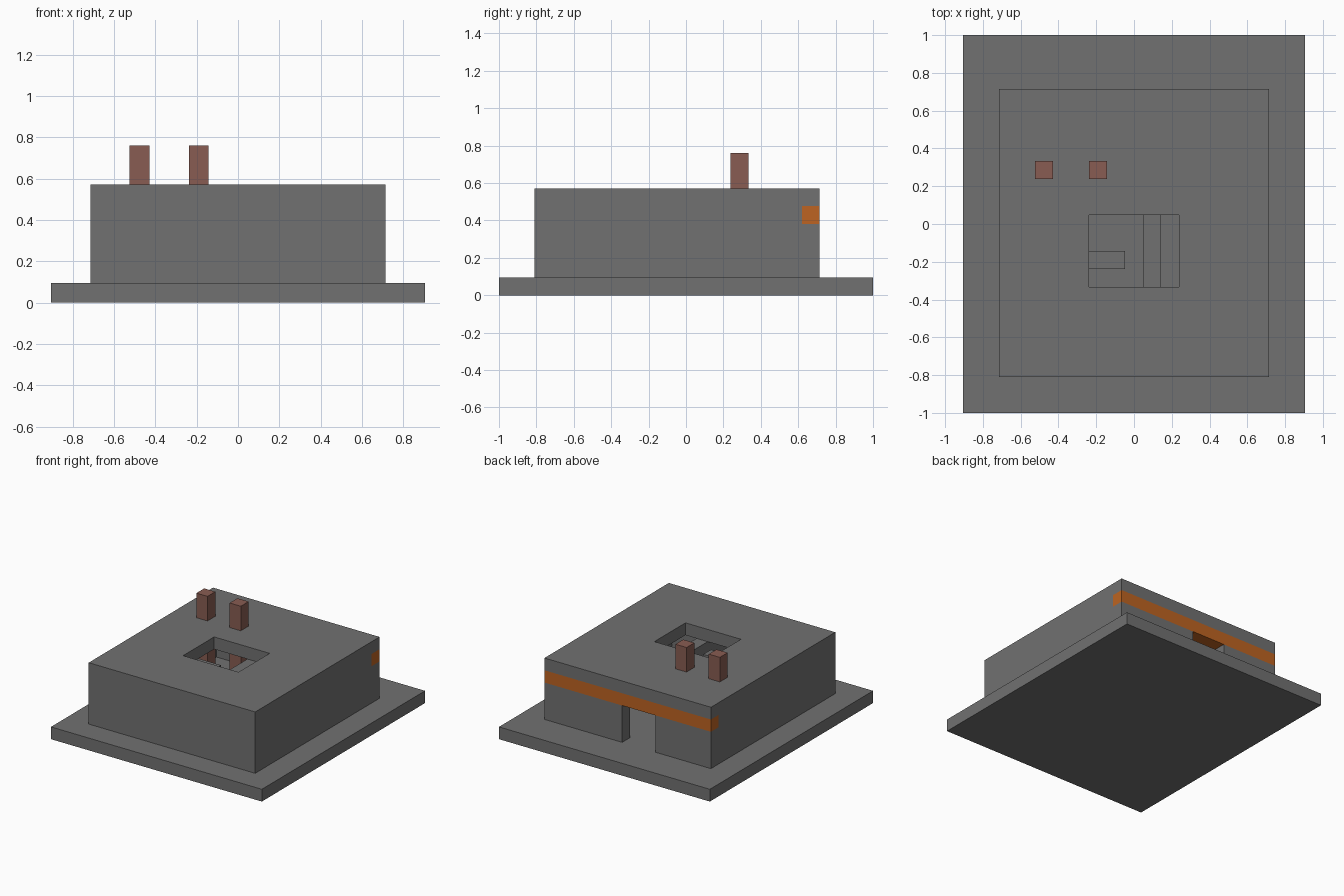
import bpy
import bmesh
from mathutils import Vector

# Every part sits on a grid of equal blocks
BLOCK = 2 / 21

cube = bpy.data.objects.get("Cube")
if cube:
    bpy.data.objects.remove(cube, do_unlink=True)


def make_material(name, rgb):
    mat = bpy.data.materials.new(name)
    mat.use_nodes = True
    mat.diffuse_color = (*rgb, 1)
    mat.node_tree.nodes["Principled BSDF"].inputs["Base Color"].default_value = (*rgb, 1)
    return mat


stone = make_material("grey stone", (0.165, 0.165, 0.165))
orange = make_material("orange", (0.51, 0.127, 0.016))
brick = make_material("brick brown", (0.246, 0.107, 0.084))


def finish(name, bm, mat):
    bmesh.ops.recalc_face_normals(bm, faces=bm.faces[:])
    mesh = bpy.data.meshes.new(name)
    bm.to_mesh(mesh)
    bm.free()
    mesh.materials.append(mat)
    obj = bpy.data.objects.new(name, mesh)
    bpy.context.collection.objects.link(obj)
    return obj


def box(name, x, y, z, mat):
    """Box spanning (low, high) block ranges on each axis."""
    bm = bmesh.new()
    bmesh.ops.create_cube(bm, size=1)
    low, high = (Vector(c) for c in zip(x, y, z))
    for v in bm.verts:
        v.co = BLOCK * ((low + high) / 2 + v.co * (high - low))
    return finish(name, bm, mat)


def slab_with_hole(name, outer, hole, z, mat):
    """Rectangular slab with a rectangular opening."""
    bm = bmesh.new()

    def loop(rect, height):
        (x0, x1), (y0, y1) = rect
        corners = ((x0, y0), (x1, y0), (x1, y1), (x0, y1))
        return [bm.verts.new(Vector((px, py, height)) * BLOCK) for px, py in corners]

    # Cross-section loops: outer bottom, outer top, inner top, inner bottom
    loops = [loop(outer, z[0]), loop(outer, z[1]), loop(hole, z[1]), loop(hole, z[0])]
    for k, a in enumerate(loops):
        b = loops[(k + 1) % len(loops)]
        for i in range(4):
            j = (i + 1) % 4
            bm.faces.new((a[i], a[j], b[j], b[i]))
    return finish(name, bm, mat)


wall_z = (1, 5)

# Ground slab
box("base", (-9.5, 9.5), (-10.5, 10.5), (0, 1), stone)

# Outer walls
box("front_wall", (-7.5, 7.5), (-8.5, -7.5), wall_z, stone)
for name, x in (("right_wall", -7.5), ("left_wall", 6.5)):
    box(name, (x, x + 1), (-7.5, 6.5), wall_z, stone)

# Back wall on both sides of the doorway, with the coloured beam above
for name, x in (("back_wall_right", (-7.5, -2.5)), ("back_wall_left", (0.5, 7.5))):
    box(name, x, (6.5, 7.5), (1, 4), stone)
box("back_beam", (-7.5, 7.5), (6.5, 7.5), (4, 5), orange)

# Inner partitions
box("long_partition", (0.5, 1.5), (-7.5, 0.5), wall_z, stone)
box("short_partition", (-6.5, -0.5), (-2.5, -1.5), wall_z, stone)

# Roof with skylight opening
slab_with_hole("roof", ((-7.5, 7.5), (-8.5, 7.5)), ((-2.5, 2.5), (-3.5, 0.5)), (5, 6), stone)

# Chimney posts from floor through roof
for name, x in (("outer_chimney", -5.5), ("inner_chimney", -2.5)):
    box(name, (x, x + 1), (2.5, 3.5), (1, 8), brick)
